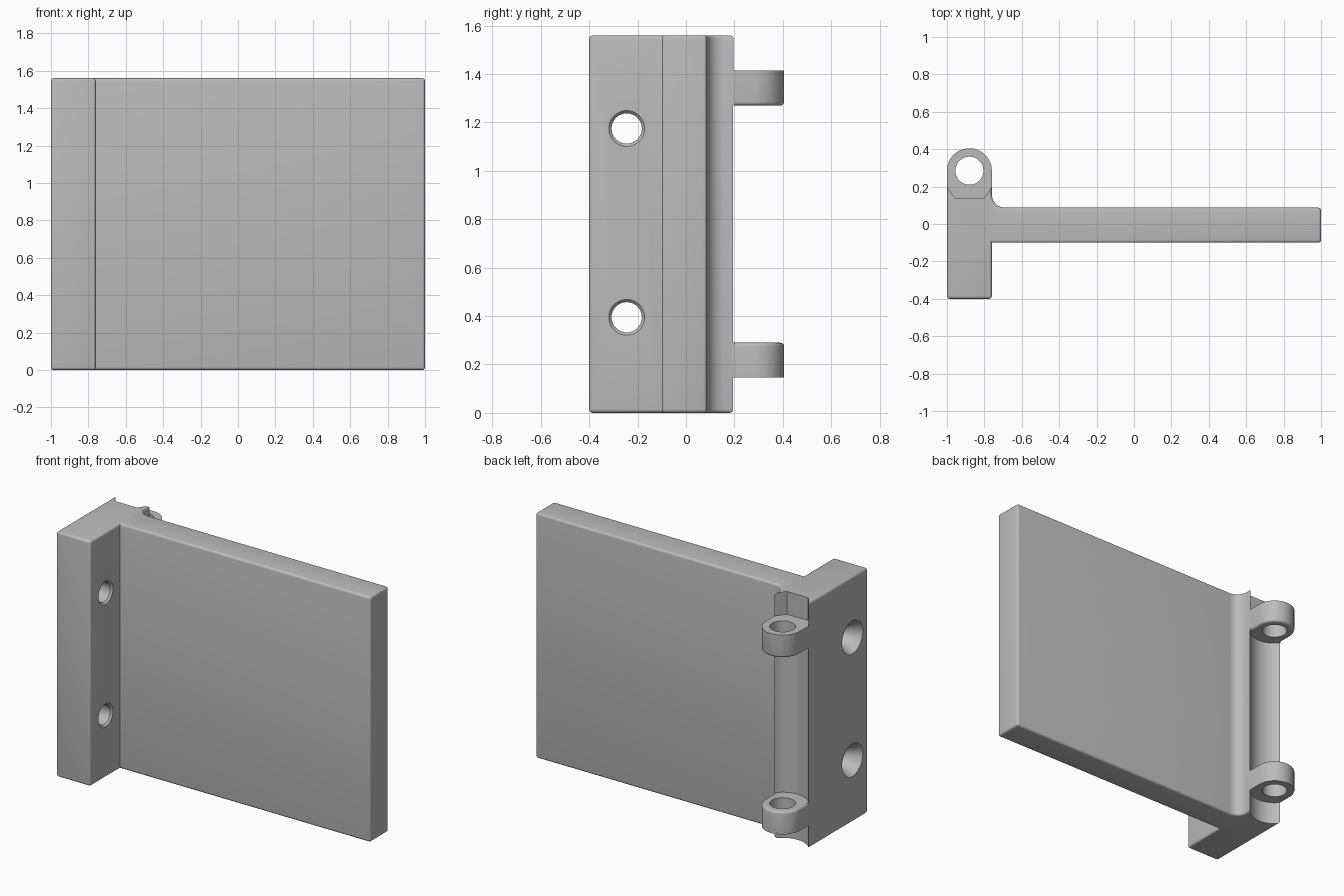
import bpy, bmesh, math
from math import cos, sin, pi

cube = bpy.data.objects.get("Cube")
if cube:
    bpy.data.objects.remove(cube, do_unlink=True)

grey = bpy.data.materials.new("plain grey")
grey.use_nodes = True
grey.diffuse_color = (0.5, 0.5, 0.5, 1)
grey.node_tree.nodes["Principled BSDF"].inputs["Base Color"].default_value = (0.5, 0.5, 0.5, 1)

HEIGHT = 1.56
LEFT, INNER = -1.0, -0.76
PIN_X, PIN_Y = -0.88, 0.285
ROUND = 0.015


def arc(cx, cy, r, start, end, steps):
    angles = [math.radians(start + (end - start) * i / steps) for i in range(steps + 1)]
    return [(cx + r * cos(a), cy + r * sin(a)) for a in angles]


def prism(name, outline, z0, z1, round_edge=None):
    """Extrude an outline upwards, rounding the edges picked by a rule."""
    bm = bmesh.new()
    base = bm.faces.new([bm.verts.new((x, y, z0)) for x, y in outline])
    extruded = bmesh.ops.extrude_face_region(bm, geom=[base], use_keep_orig=True)
    top = [v for v in extruded["geom"] if isinstance(v, bmesh.types.BMVert)]
    bmesh.ops.translate(bm, verts=top, vec=(0, 0, z1 - z0))
    bmesh.ops.recalc_face_normals(bm, faces=bm.faces)
    if round_edge:
        edges = [e for e in bm.edges if round_edge(e)]
        bmesh.ops.bevel(bm, geom=edges, offset=ROUND, segments=4,
                        profile=0.5, affect='EDGES', clamp_overlap=True)
    mesh = bpy.data.meshes.new(name)
    bm.to_mesh(mesh)
    bm.free()
    mesh.materials.append(grey)
    obj = bpy.data.objects.new(name, mesh)
    bpy.context.collection.objects.link(obj)
    return obj


def cone_x(name, r0, r1, x0, x1, y, z):
    bpy.ops.mesh.primitive_cone_add(vertices=48, radius1=r0, radius2=r1, depth=x1 - x0,
                                    location=((x0 + x1) / 2, y, z), rotation=(0, pi / 2, 0))
    obj = bpy.context.object
    obj.name = name
    obj.data.materials.append(grey)
    return obj


def cut(obj, cutters):
    bpy.context.view_layer.objects.active = obj
    for cutter in cutters:
        mod = obj.modifiers.new("cut", 'BOOLEAN')
        mod.operation, mod.solver, mod.object = 'DIFFERENCE', 'EXACT', cutter
        bpy.ops.object.modifier_apply(modifier=mod.name)
        bpy.data.objects.remove(cutter, do_unlink=True)


def smooth(obj):
    bpy.ops.object.select_all(action='DESELECT')
    obj.select_set(True)
    bpy.context.view_layer.objects.active = obj
    bpy.ops.object.shade_smooth_by_angle(angle=math.radians(32))


# Mounting block and plate in one piece, with a fillet behind the joint
outline = [(LEFT, -0.4), (INNER, -0.4), (INNER, -0.1), (1, -0.1), (1, 0.087)]
outline += arc(-0.69, 0.157, 0.07, 270, 180, 10)
outline += [(INNER, 0.2), (LEFT, 0.2)]


def plate_edge(e):
    a, b = (v.co for v in e.verts)
    if abs(a.z - b.z) < 0.001:
        return True
    return a.x > 0.9 or a.y < -0.3


plate = prism("hinge_plate", outline, 0, HEIGHT, plate_edge)

# Clearance channels around the pin axis
ring = arc(PIN_X, PIN_Y, 0.15, 0, 352.5, 47)
channels = [prism("channel", ring, z0, z1) for z0, z1 in ((-0.1, 0.147), (0.29, 1.27))]
notch = [(LEFT - 0.04, 0.252), (-0.955, 0.135), (-0.805, 0.135), (INNER + 0.04, 0.252)]
channels.append(prism("top_notch", notch, 1.415, 1.7))

# Countersunk screw holes
holes = []
for z in (0.395, 1.175):
    holes.append(cone_x("screw_hole", 0.0625, 0.0625, -1.1, -0.7, -0.245, z))
    holes.append(cone_x("countersink", 0.105, 0.0625, LEFT - 0.001, LEFT + 0.08, -0.245, z))
    holes.append(cone_x("hole_lip", 0.0625, 0.075, INNER - 0.012, INNER + 0.001, -0.245, z))
cut(plate, channels + holes)
smooth(plate)

# Two pin knuckles, rounded on the sides facing each other
tab = [(LEFT, 0.199), (INNER, 0.199)] + arc(PIN_X, PIN_Y, 0.12, 0, 180, 24)
for name, z0, z1, inner_z in (("lower_knuckle", 0.147, 0.29, 0.29),
                              ("upper_knuckle", 1.27, 1.415, 1.27)):
    knuckle = prism(name, tab, z0, z1,
                    lambda e: all(abs(v.co.z - inner_z) < 0.001 for v in e.verts)
                    and any(v.co.y > 0.21 for v in e.verts))
    cut(knuckle, [prism("pin_hole", arc(PIN_X, PIN_Y, 0.075, 0, 352.5, 47), z0 - 0.1, z1 + 0.1)])
    smooth(knuckle)
